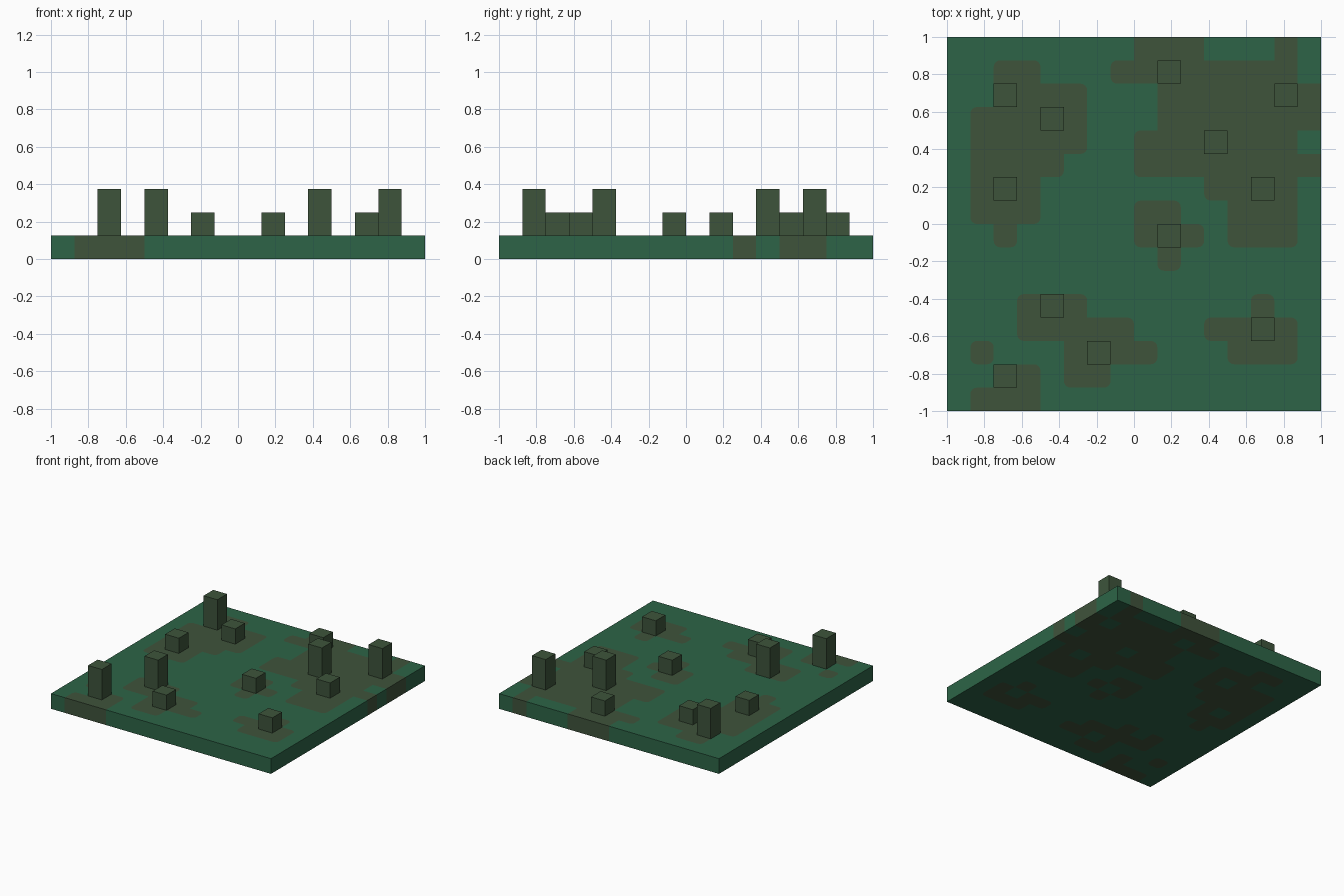
import bpy, bmesh, math
from mathutils import Vector

if "Cube" in bpy.data.objects:
    bpy.data.objects.remove(bpy.data.objects["Cube"], do_unlink=True)

N, CELL, THICK, RADIUS = 16, 0.125, 0.125, 0.035

# Ground map, back row first: # is a brown patch
ROWS = [
    "........###...#.",
    "..##...########.",
    "..####...#######",
    ".#####...#######",
    ".#####..#######.",
    ".####...########",
    ".###.......####.",
    ".###....##..###.",
    "..#.....###.###.",
    ".........#......",
    "................",
    "...###.......#..",
    "...#####...####.",
    ".#...####...###.",
    "..##.##.........",
    ".###............",
]
# Posts as (column, row, height)
TALL, SHORT = 0.25, 0.125
POSTS = [(9, 1, SHORT), (2, 2, TALL), (14, 2, TALL), (4, 3, SHORT),
         (11, 4, TALL), (2, 6, SHORT), (13, 6, SHORT), (9, 8, SHORT),
         (4, 11, TALL), (13, 12, SHORT), (6, 13, SHORT), (2, 14, TALL)]


def linear(c):
    c /= 255
    return c / 12.92 if c <= 0.04045 else ((c + 0.055) / 1.055) ** 2.4


def material(name, rgb):
    m = bpy.data.materials.new(name)
    m.use_nodes = True
    col = tuple(linear(c) for c in rgb) + (1.0,)
    m.diffuse_color = col
    bsdf = next(n for n in m.node_tree.nodes if n.type == 'BSDF_PRINCIPLED')
    bsdf.inputs["Base Color"].default_value = col
    return m


GREEN = material("deep green", (45, 100, 71))
BROWN = material("mossy brown", (63, 83, 59))
POST = material("post olive", (61, 84, 59))


def patch(c, r):
    """True for a patch cell; cells past the border copy the border cell."""
    c, r = min(max(c, 0), N - 1), min(max(r, 0), N - 1)
    return ROWS[r][c] == "#"


def centre(c, r):
    return Vector((-1 + (c + 0.5) * CELL, 1 - (r + 0.5) * CELL, 0))


def finish(bm, name, mats):
    me = bpy.data.meshes.new(name)
    bm.to_mesh(me)
    bm.free()
    for m in mats:
        me.materials.append(m)
    ob = bpy.data.objects.new(name, me)
    bpy.context.collection.objects.link(ob)
    return ob


bm = bmesh.new()


def add_face(points, z, mat, flip=False):
    verts = [bm.verts.new((p.x, p.y, z)) for p in points]
    f = bm.faces.new(verts[::-1] if flip else verts)
    f.material_index = mat


def add_cell(c, r, z, flip):
    """One ground cell; free outer corners of a patch are rounded off."""
    mid, h = centre(c, r), CELL / 2
    corners = [(1, 1), (-1, 1), (-1, -1), (1, -1)]
    if not patch(c, r) or (flip and (c, r) in {p[:2] for p in POSTS}):
        add_face([mid + Vector((x * h, y * h, 0)) for x, y in corners], z, 0, flip)
        return
    outline = []
    for k, (sx, sy) in enumerate(corners):
        tip = mid + Vector((sx * h, sy * h, 0))
        if patch(c + sx, r) or patch(c, r - sy):
            outline.append(tip)
            continue
        hub = tip - Vector((sx, sy, 0)) * RADIUS
        arc = []
        for i in range(5):
            a = math.radians(90 * k + 22.5 * i)
            arc.append(hub + RADIUS * Vector((math.cos(a), math.sin(a), 0)))
        outline += arc
        for p, q in zip(arc, arc[1:]):  # green sliver outside the arc
            add_face([p, tip, q], z, 0, flip)
    add_face(outline, z, 1, flip)


# Slab top and underside
for r in range(N):
    for c in range(N):
        add_cell(c, r, THICK, False)
        add_cell(c, r, 0, True)

# Slab sides, striped where a patch reaches the border
for k in range(N):
    for (c, r), (nx, ny) in (((k, N - 1), (0, -1)), ((k, 0), (0, 1)),
                             ((0, k), (-1, 0)), ((N - 1, k), (1, 0))):
        n = Vector((nx, ny, 0))
        t = Vector((-ny, nx, 0))
        m = centre(c, r) + n * CELL / 2
        a, b = m - t * CELL / 2, m + t * CELL / 2
        up = Vector((0, 0, THICK))
        f = bm.faces.new([bm.verts.new(p) for p in (a, b, b + up, a + up)])
        f.material_index = int(patch(c, r))

bmesh.ops.remove_doubles(bm, verts=bm.verts, dist=1e-4)
finish(bm, "ground_slab", [GREEN, BROWN])

# Square posts standing on the slab
for i, (c, r, height) in enumerate(POSTS, 1):
    bm = bmesh.new()
    bmesh.ops.create_cube(bm, size=1)
    bmesh.ops.scale(bm, vec=(CELL, CELL, height), verts=bm.verts)
    ob = finish(bm, f"post_{i:02d}", [POST])
    ob.location = centre(c, r) + Vector((0, 0, THICK + height / 2))
